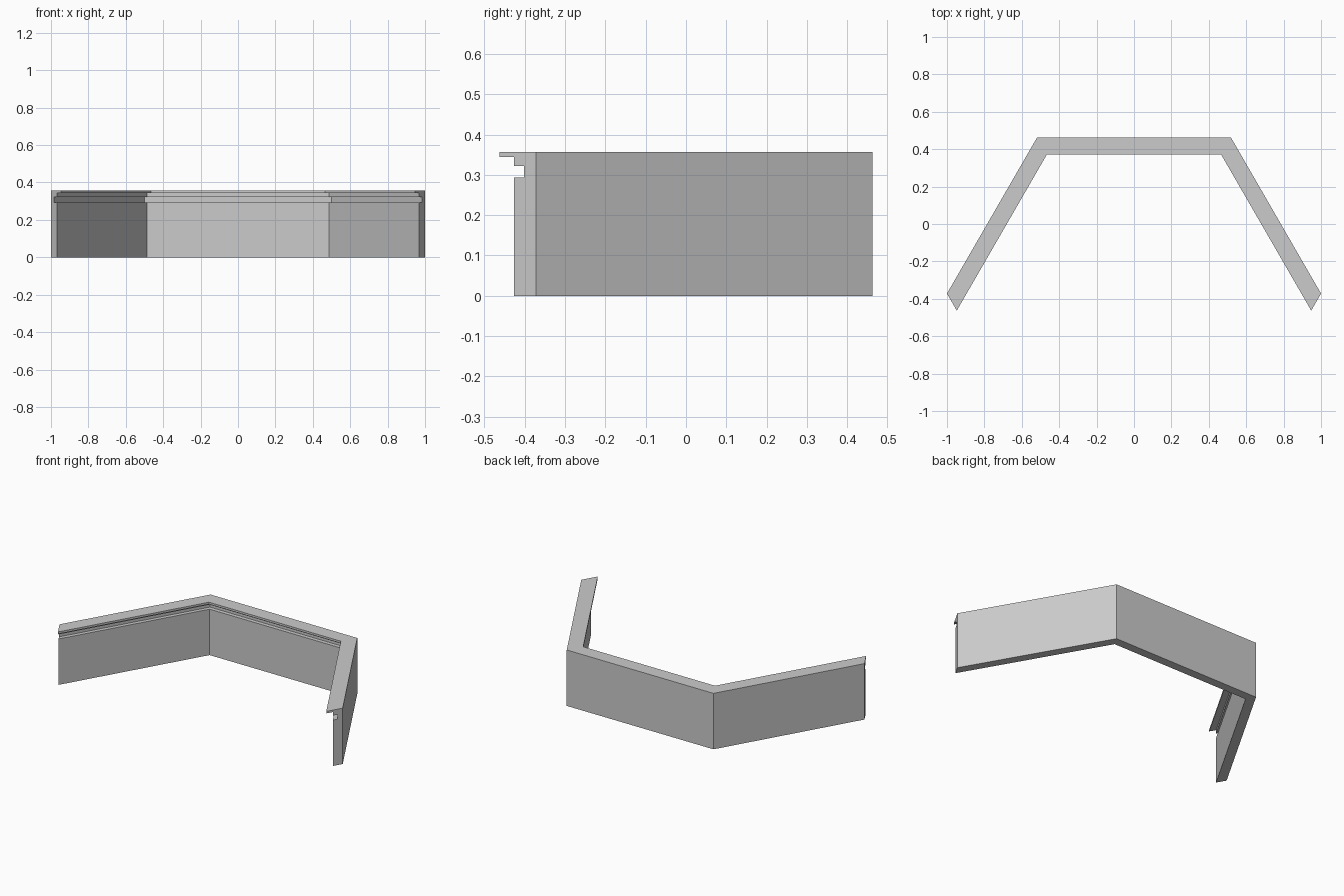
import bpy
import bmesh
import math

if "Cube" in bpy.data.objects:
    bpy.data.objects.remove(bpy.data.objects["Cube"], do_unlink=True)

# Single grey finish
grey = bpy.data.materials.new("plain grey")
grey.use_nodes = True
colour = (0.6, 0.6, 0.6, 1)
grey.diffuse_color = colour
grey.node_tree.nodes["Principled BSDF"].inputs["Base Color"].default_value = colour

# Cross-section: (depth toward the front, height), with groove and top lip
LIP, BODY, GROOVE, TOP = 0.091, 0.055, 0.03, 0.357
profile = [(0, 0), (BODY, 0), (BODY, 0.293), (GROOVE, 0.293),
           (GROOVE, 0.322), (BODY, 0.322), (BODY, 0.344),
           (LIP, 0.344), (LIP, TOP), (0, TOP)]

# Outer plan line, mirrored about x = 0
right = [(0.518, 0.463), (1.0, -0.372)]
path = [(-x, y) for x, y in reversed(right)] + right
SLOPE = math.tan(math.radians(30))  # mitre and end cuts

# Sweep the cross-section along the plan line with mitred corners
bm = bmesh.new()
rings = []
for x, y in path:
    side = math.copysign(1, x)
    rings.append([bm.verts.new((x - side * SLOPE * d, y - d, z)) for d, z in profile])
for a, b in zip(rings, rings[1:]):
    for i in range(len(profile)):
        j = (i + 1) % len(profile)
        bm.faces.new((a[i], a[j], b[j], b[i]))
bm.faces.new(rings[0])
bm.faces.new(rings[-1])
bmesh.ops.recalc_face_normals(bm, faces=bm.faces)

mesh = bpy.data.meshes.new("angled_wall_panel")
bm.to_mesh(mesh)
bm.free()
mesh.materials.append(grey)
panel = bpy.data.objects.new("angled_wall_panel", mesh)
bpy.context.collection.objects.link(panel)
